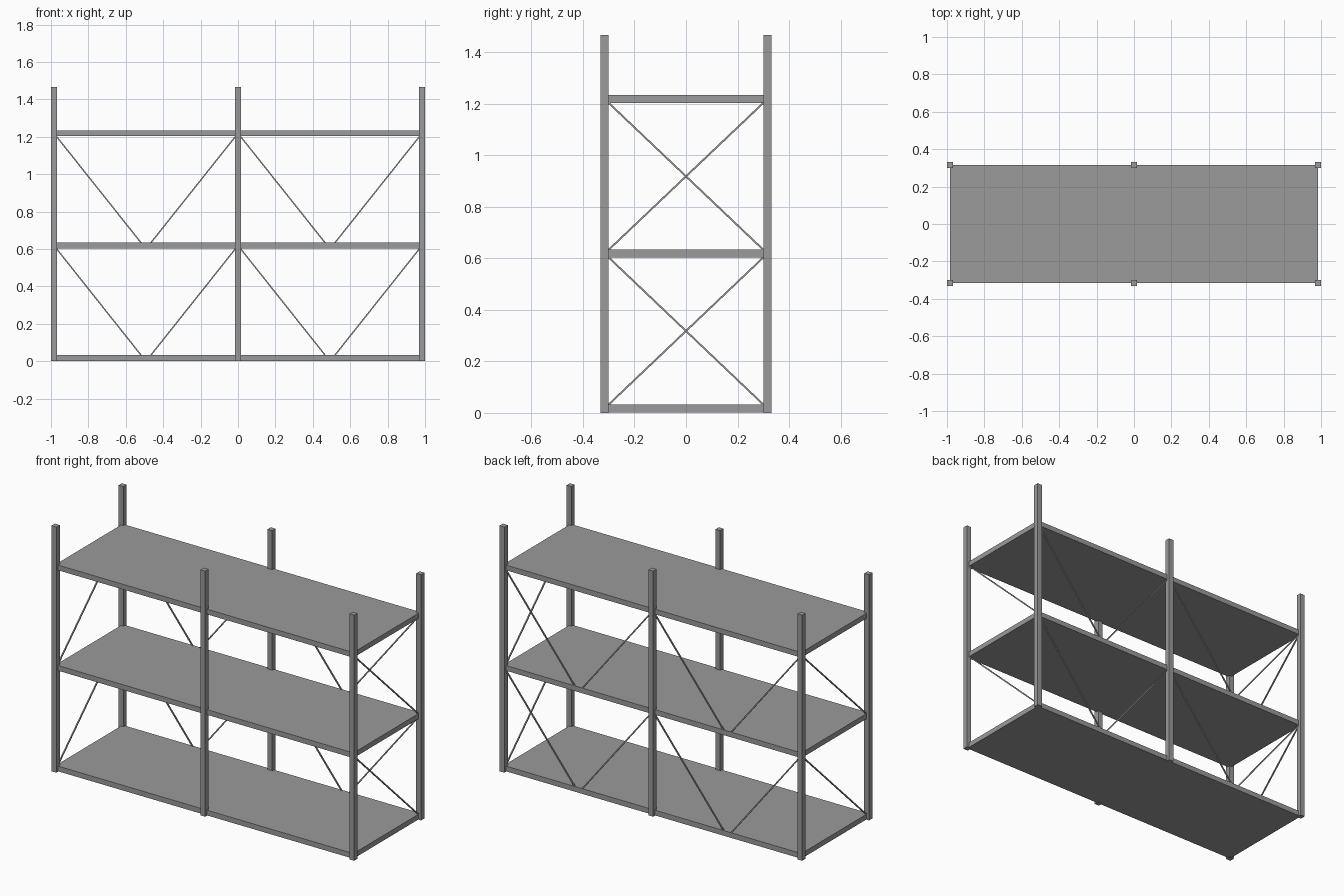
import bpy
from mathutils import Vector

if "Cube" in bpy.data.objects:
    bpy.data.objects.remove(bpy.data.objects["Cube"])

PX, PY = 0.984, 0.316      # post centre lines
POST, HEIGHT = 0.032, 1.467
THICK = 0.031              # shelf thickness
LEVELS = (0.002, 0.603, 1.203)
ROD = 0.007

grey = bpy.data.materials.new("dark_grey")
grey.diffuse_color = (0.325, 0.325, 0.325, 1)
grey.use_nodes = True
grey.node_tree.nodes["Principled BSDF"].inputs["Base Color"].default_value = grey.diffuse_color


def box(name, center, size):
    bpy.ops.mesh.primitive_cube_add(size=1, location=center)
    ob = bpy.context.object
    ob.name = name
    ob.scale = size
    bpy.ops.object.transform_apply(location=False, rotation=False, scale=True)
    ob.data.materials.append(grey)
    return ob


def rod(name, a, b):
    a, b = Vector(a), Vector(b)
    d = b - a
    ob = box(name, (0, 0, 0), (ROD, ROD, d.length))
    ob.location = (a + b) / 2
    ob.rotation_euler = d.to_track_quat('Z', 'Y').to_euler()
    return ob


# Six upright posts
for x in (-PX, 0, PX):
    for y, side in ((-PY, "front"), (PY, "back")):
        box(side + "_post", (x, y, HEIGHT / 2), (POST, POST, HEIGHT))

# Three shelf slabs reaching to the post centre lines
for z in LEVELS:
    box("shelf", (0, 0, z + THICK / 2), (2 * PX, 2 * PY, THICK))

# Braces between each pair of shelves
inset = ROD / 2 + 0.001
for low, top in zip(LEVELS, LEVELS[1:]):
    lo, hi = low + THICK / 2, top + THICK / 2
    for sx in (-1, 1):
        # One diagonal per end, leaning opposite ways
        x = sx * (PX - inset)
        rod("end_brace", (x, -sx * PY, hi), (x, sx * PY, lo))
        # V-shaped pair along the back of each bay
        y = PY - inset
        mid = sx * PX / 2
        for xe, gap in ((sx * PX, 0.0145), (0, -0.0145)):
            rod("back_brace", (xe, y, hi), (mid + sx * gap, y, lo))
